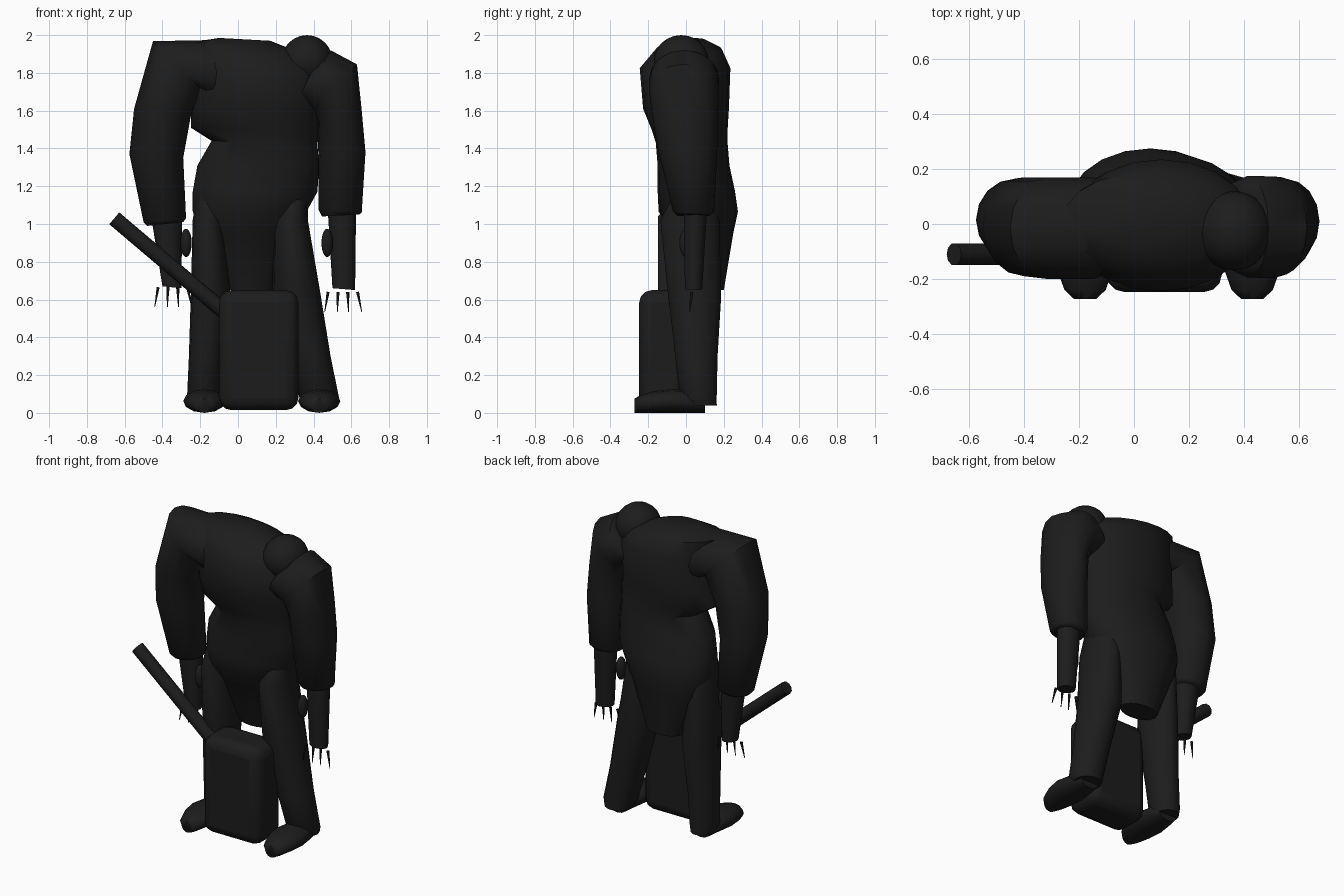
import bpy, bmesh, math
from mathutils import Vector

black = bpy.data.materials.new("charcoal black")
black.diffuse_color = (0.012, 0.012, 0.012, 1)


def finish(ob, angle=50):
    ob.data.materials.append(black)
    bpy.ops.object.select_all(action='DESELECT')
    ob.select_set(True)
    bpy.context.view_layer.objects.active = ob
    bpy.ops.object.shade_smooth_by_angle(angle=math.radians(angle))
    return ob


def from_bmesh(name, bm):
    bmesh.ops.recalc_face_normals(bm, faces=bm.faces)
    me = bpy.data.meshes.new(name)
    bm.to_mesh(me)
    bm.free()
    ob = bpy.data.objects.new(name, me)
    bpy.context.collection.objects.link(ob)
    return finish(ob)


def skin(name, loops_co):
    """Bridge successive loops of points and cap both ends."""
    bm = bmesh.new()
    loops = [[bm.verts.new(c) for c in loop] for loop in loops_co]
    n = len(loops[0])
    for a, b in zip(loops, loops[1:]):
        for i in range(n):
            j = (i + 1) % n
            bm.faces.new((a[i], a[j], b[j], b[i]))
    bm.faces.new(loops[0])
    bm.faces.new(loops[-1])
    return from_bmesh(name, bm)


def loft(name, rings, n=14):
    """Each ring: left x, left z, right x, right z, centre y, half depth."""
    loops = []
    for x0, z0, x1, z1, cy, ry in rings:
        loop = []
        for i in range(n):
            a = math.tau * i / n
            t = 0.5 + 0.5 * math.cos(a)
            loop.append((x0 + (x1 - x0) * t, cy + ry * math.sin(a), z0 + (z1 - z0) * t))
        loops.append(loop)
    return skin(name, loops)


def rod(name, a, b, r0, r1, n):
    a, b = Vector(a), Vector(b)
    bm = bmesh.new()
    bmesh.ops.create_cone(bm, cap_ends=True, segments=n, radius1=r0, radius2=r1,
                          depth=(b - a).length)
    rot = (b - a).to_track_quat('Z', 'Y').to_matrix().to_4x4()
    rot.translation = (a + b) / 2
    bm.transform(rot)
    return from_bmesh(name, bm)


def ball(name, loc, size):
    bm = bmesh.new()
    bmesh.ops.create_uvsphere(bm, u_segments=20, v_segments=12, radius=1)
    for v in bm.verts:
        v.co = Vector(loc) + Vector([c * s for c, s in zip(v.co, size)])
    return from_bmesh(name, bm)


# hunched torso, hips and coat tail between the legs
loft("coat", [
    (-0.10, 1.985, 0.17, 1.97, 0.01, 0.09),
    (-0.26, 1.96, 0.37, 1.89, 0.015, 0.175),
    (-0.24, 1.84, 0.435, 1.81, -0.005, 0.24),
    (-0.25, 1.62, 0.43, 1.60, 0.0, 0.227),
    (-0.25, 1.51, 0.43, 1.48, 0.02, 0.20),
    (-0.14, 1.44, 0.42, 1.42, 0.03, 0.19),
    (-0.215, 1.31, 0.43, 1.31, 0.04, 0.19),
    (-0.24, 1.17, 0.42, 1.17, 0.055, 0.205),
    (-0.24, 1.07, 0.36, 1.06, 0.065, 0.21),
    (-0.20, 0.95, 0.30, 0.95, 0.095, 0.155),
    (-0.06, 0.65, 0.19, 0.65, 0.12, 0.08),
], 20)

# sleeves
loft("left_sleeve", [
    (0.0, 1.95, -0.02, 1.64, -0.01, 0.15),
    (-0.18, 1.973, -0.12, 1.63, -0.015, 0.185),
    (-0.45, 1.968, -0.18, 1.70, -0.015, 0.185),
    (-0.55, 1.61, -0.25, 1.57, -0.01, 0.18),
    (-0.575, 1.37, -0.29, 1.35, 0.015, 0.15),
    (-0.50, 1.01, -0.275, 1.03, 0.035, 0.11),
    (-0.48, 0.99, -0.29, 1.01, 0.035, 0.09),
], 16)
loft("right_sleeve", [
    (0.30, 1.62, 0.42, 1.87, -0.01, 0.16),
    (0.335, 1.62, 0.49, 1.92, -0.01, 0.185),
    (0.39, 1.60, 0.63, 1.845, -0.012, 0.185),
    (0.42, 1.55, 0.655, 1.60, -0.005, 0.175),
    (0.425, 1.38, 0.675, 1.38, 0.01, 0.155),
    (0.425, 1.08, 0.655, 1.06, 0.04, 0.11),
    (0.445, 1.04, 0.64, 1.05, 0.04, 0.09),
], 16)

# forearms, thumbs and claws
loft("left_forearm", [(-0.46, 1.04, -0.295, 1.04, 0.045, 0.065),
                      (-0.40, 0.67, -0.30, 0.66, 0.04, 0.048)], 10)
loft("right_forearm", [(0.475, 1.08, 0.625, 1.08, 0.05, 0.065),
                       (0.50, 0.66, 0.62, 0.65, 0.04, 0.048)], 10)
for side, cx, thumb, top in (("left", -0.345, -0.275, 0.67), ("right", 0.555, 0.472, 0.645)):
    ball(side + "_thumb", (thumb, 0.0, 0.90), (0.03, 0.035, 0.075))
    for i in range(4):
        x = cx + (i - 1.5) * 0.052
        lean = (-0.018, -0.003, 0.004, 0.022)[i]
        rod(f"{side}_claw_{i + 1}", (x, 0.03, top - 0.005),
            (x + lean, 0.02, top - 0.11), 0.009, 0.002, 6)

# trouser legs
loft("left_leg", [
    (-0.22, 1.15, -0.09, 1.15, 0.04, 0.10),
    (-0.24, 1.02, -0.08, 1.02, 0.03, 0.14),
    (-0.25, 0.62, -0.04, 0.62, 0.045, 0.145),
    (-0.26, 0.30, -0.08, 0.30, 0.055, 0.115),
    (-0.27, 0.08, -0.095, 0.08, 0.065, 0.1),
    (-0.255, 0.04, -0.11, 0.04, 0.08, 0.085),
])
loft("right_leg", [
    (0.23, 1.15, 0.37, 1.15, 0.04, 0.11),
    (0.19, 1.02, 0.37, 1.02, 0.02, 0.16),
    (0.18, 0.64, 0.435, 0.64, 0.045, 0.145),
    (0.27, 0.30, 0.49, 0.30, 0.055, 0.115),
    (0.325, 0.08, 0.535, 0.08, 0.065, 0.1),
    (0.345, 0.04, 0.52, 0.04, 0.08, 0.085),
])

# rounded shoes, lofted from heel to toe: y, half width, height
SHOE = ((0.10, 0.065, 0.08), (0.04, 0.09, 0.12), (-0.08, 0.112, 0.125),
        (-0.17, 0.10, 0.115), (-0.24, 0.075, 0.095), (-0.273, 0.04, 0.075))
for side, cx in (("left", -0.178), ("right", 0.43)):
    skin(side + "_shoe", [
        [(cx + w * math.cos(a), y, h / 2 + h / 2 * math.sin(a))
         for a in [math.tau * i / 12 for i in range(12)]] for y, w, h in SHOE])

# head slumped into the shoulder
ball("head", (0.365, -0.025, 1.865), (0.135, 0.145, 0.135))

# hammer: handle and heavy rounded block
rod("hammer_handle", (-0.655, -0.11, 1.03), (-0.03, -0.11, 0.50), 0.041, 0.041, 10)
bpy.ops.mesh.primitive_cube_add(size=1, location=(0.11, -0.12, 0.332))
block = bpy.context.object
block.name = "hammer_head"
block.scale = (0.42, 0.255, 0.635)
bpy.ops.object.transform_apply(location=False, rotation=False, scale=True)
bevel = block.modifiers.new("round", 'BEVEL')
bevel.width = 0.065
bevel.segments = 3
finish(block)
